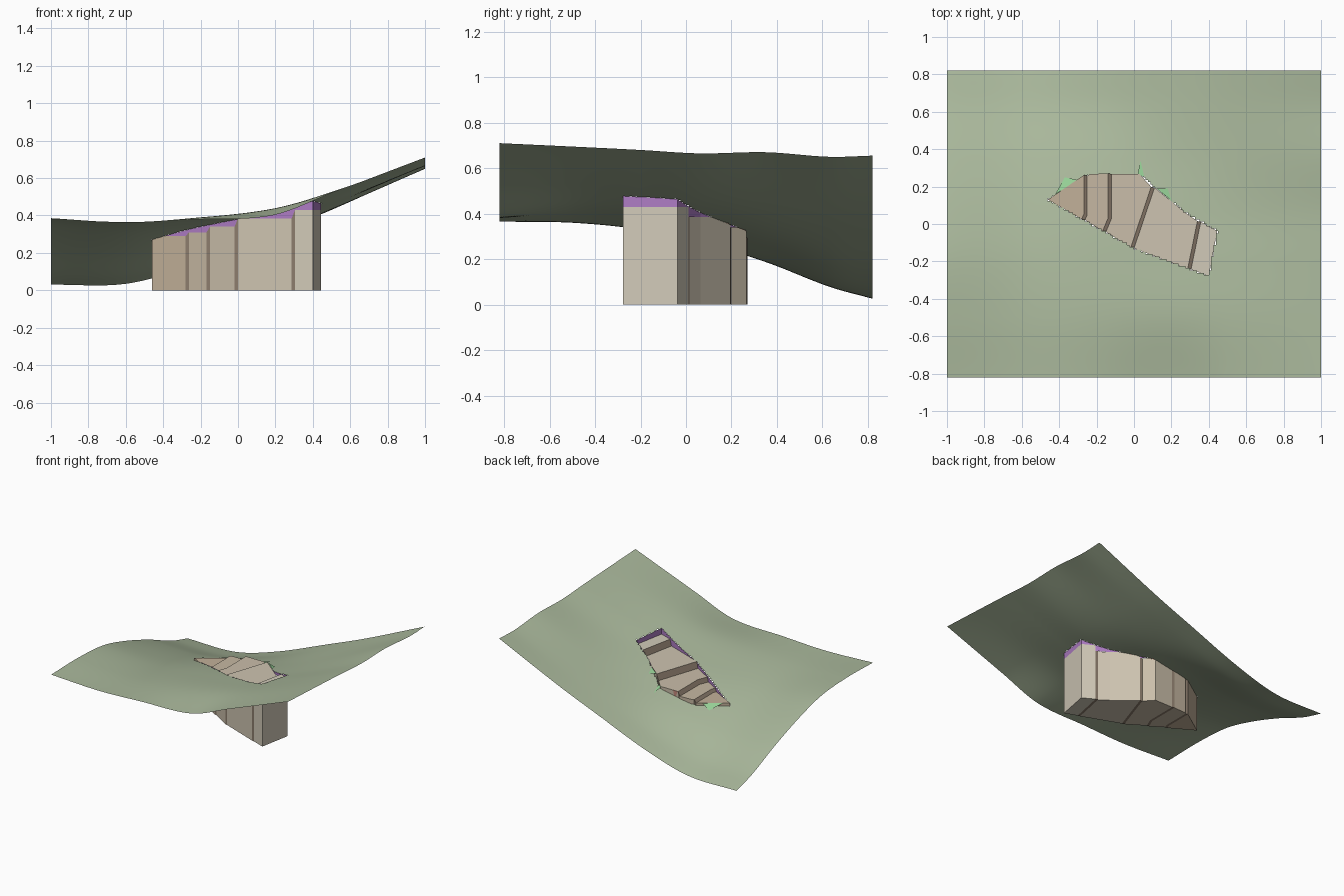
import bpy
from mathutils import Vector
from mathutils.geometry import intersect_point_tri_2d

if "Cube" in bpy.data.objects:
    bpy.data.objects.remove(bpy.data.objects["Cube"])

# ---- terrain control heights (rows = y, columns = x)
XS = [-1, -.6, -.25, .18, .5, 1]
YS = [-.82, -.5, -.2, .06, .35, .63, .82]
HS = [[.38, .365, .378, .40, .52, .71],
      [.385, .36, .385, .435, .525, .695],
      [.365, .33, .36, .415, .50, .68],
      [.30, .275, .32, .385, .47, .665],
      [.20, .19, .25, .345, .45, .67],
      [.085, .085, .165, .315, .435, .65],
      [.03, .035, .13, .30, .43, .655]]


def spline(ts, vs, t):
    """Cubic Hermite interpolation through uneven samples."""
    n = len(ts)
    i = 0
    while i < n - 2 and t > ts[i + 1]:
        i += 1

    def slope(k):
        a, b = max(k - 1, 0), min(k + 1, n - 1)
        return (vs[b] - vs[a]) / (ts[b] - ts[a])
    h = ts[i + 1] - ts[i]
    u = (t - ts[i]) / h
    return ((2*u**3 - 3*u**2 + 1) * vs[i] + (u**3 - 2*u**2 + u) * h * slope(i)
            + (3*u**2 - 2*u**3) * vs[i + 1] + (u**3 - u**2) * h * slope(i + 1))


def ground(x, y):
    return spline(YS, [spline(XS, row, x) for row in HS], y)


def material(name, rgb):
    m = bpy.data.materials.new(name)
    m.diffuse_color = (*rgb, 1)
    m.use_nodes = True
    m.node_tree.nodes["Principled BSDF"].inputs["Base Color"].default_value = m.diffuse_color
    return m


def make(name, verts, faces, mat):
    me = bpy.data.meshes.new(name)
    me.from_pydata(verts, [], faces)
    me.materials.append(mat)
    ob = bpy.data.objects.new(name, me)
    bpy.context.collection.objects.link(ob)
    return ob


def prism(name, outline, tops, mat):
    """Vertical prism from z=0 with a height for each outline corner."""
    n = len(outline)
    verts = [(x, y, 0) for x, y in outline] + [(p[0], p[1], z) for p, z in zip(outline, tops)]
    faces = [tuple(reversed(range(n))), tuple(range(n, 2 * n))]
    faces += [(i, (i + 1) % n, n + (i + 1) % n, n + i) for i in range(n)]
    return make(name, verts, faces, mat)


def inside(p, poly):
    hit = False
    for (ax, ay), (bx, by) in zip(poly, poly[1:] + poly[:1]):
        if (ay > p[1]) != (by > p[1]) and p[0] < ax + (p[1] - ay) * (bx - ax) / (by - ay):
            hit = not hit
    return hit


SAGE = material("sage", (.40, .48, .33))
RISER = material("riser brown", (.26, .20, .15))
CUT = material("cut purple", (.42, .20, .55))
FILL = material("fill red", (.55, .25, .20))
GREEN = material("fill green", (.30, .62, .30))

# ---- terraces: dividers run front to back, levels rise to the right
DIV = [[(-.46, .13)],
       [(-.262, .022), (-.25, .05), (-.25, .258)],
       [(-.15, -.042), (-.12, .03), (-.12, .267)],
       [(0, -.13), (.11, .195)],
       [(.305, -.243), (.357, .012)],
       [(.40, -.278), (.445, -.037)]]
BACK = [[], [(-.235, .267)], [(.03, .267)], [(.27, .064)], []]
LEVEL = [.29, .31, .34, .385, .43]
W = .018
cut_v, cut_f, fill_v, fill_f = [], [], [], []


def bank(a, b, z):
    """Wall strip between a pad edge and the ground, split into cut and fill."""
    a, b = Vector(a), Vector(b)
    n = max(2, int((b - a).length / .01))
    pts = [a.lerp(b, i / n) for i in range(n + 1)]
    for p, q in zip(pts, pts[1:]):
        hp, hq = ground(*p), ground(*q)
        v, f = (cut_v, cut_f) if hp + hq > 2 * z else (fill_v, fill_f)
        k = len(v)
        v += [(*p, z), (*q, z), (*q, hq), (*p, hp)]
        f.append((k, k + 1, k + 2, k + 3))


for i, z in enumerate(LEVEL):
    last = i == len(LEVEL) - 1
    left = DIV[i]
    right = DIV[i + 1] if last else [(x - W, y + W * .2) for x, y in DIV[i + 1]]
    t = i / 4
    tan = material(f"terrace stone {i+1}", (.54 + .1 * t, .44 + .15 * t, .32 + .16 * t))
    outline = right + list(reversed(BACK[i])) + list(reversed(left))
    prism(f"terrace_{i+1}", outline, [z] * len(outline), tan)
    # sloped riser up to the next terrace
    if not last:
        up = DIV[i + 1]
        prism(f"riser_{i+1}", up + list(reversed(right)),
              [LEVEL[i + 1]] * len(up) + [z] * len(up), RISER)
    # exposed earth along the outer edges
    bank(left[0], DIV[i + 1][0], z)
    chain = [left[-1]] + BACK[i] + [DIV[i + 1][-1]]
    for a, b in zip(chain, chain[1:]):
        bank(a, b, z)
bank(*DIV[-1], LEVEL[-1])
make("cut_walls", cut_v, cut_f, CUT)
make("fill_walls", fill_v, fill_f, FILL)

# ---- terrain sheet with the terrace footprint removed
foot = [(-.46, .13), (0, -.13), (.40, -.278), (.445, -.037), (.27, .064),
        (.03, .267), (-.235, .267)]
NX, NY = 160, 132
verts = []
for j in range(NY + 1):
    for i in range(NX + 1):
        x, y = -1 + 2 * i / NX, -.82 + 1.64 * j / NY
        verts.append((x, y, ground(x, y)))
faces = []
for j in range(NY):
    for i in range(NX):
        c = (-1 + 2 * (i + .5) / NX, -.82 + 1.64 * (j + .5) / NY)
        if not inside(c, foot):
            k = j * (NX + 1) + i
            faces.append((k, k + 1, k + NX + 2, k + NX + 1))
used = sorted({k for f in faces for k in f})
remap = {k: n for n, k in enumerate(used)}
terrain = make("terrain", [verts[k] for k in used],
               [tuple(remap[k] for k in f) for f in faces], SAGE)
terrain.data.shade_smooth()

# ---- small fill slopes running from a pad edge out to the ground
SLOPES = [((-.42, .16), (-.30, .235), (-.37, .25), .29),
          ((.02, .267), (.055, .25), (.035, .34), .34),
          ((.12, .19), (.20, .125), (.18, .19), .385)]
for n, (a, b, c, z) in enumerate(SLOPES):
    make(f"fill_slope_{n+1}", [(*a, z), (*b, z), (*c, ground(*c) + .002)], [(0, 2, 1)], GREEN)
